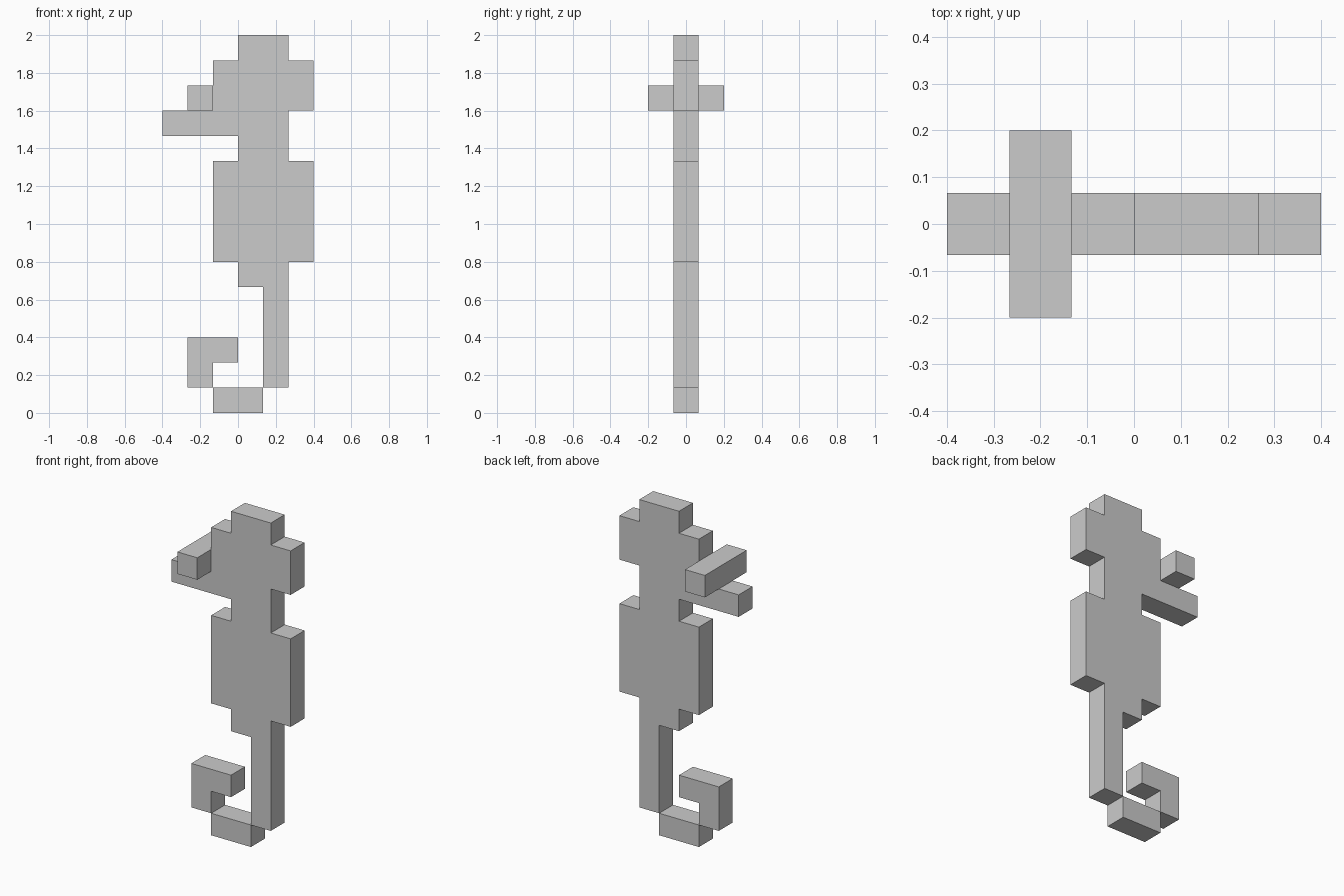
import bpy, bmesh

if "Cube" in bpy.data.objects:
    bpy.data.objects.remove(bpy.data.objects["Cube"])

U = 2 / 15  # one block


def slab(name, outline, depth=1):
    """Extrude a front (x, z) outline in block units, centred on y = 0."""
    bm = bmesh.new()
    half = depth * U / 2
    face = bm.faces.new([bm.verts.new((x * U, -half, z * U)) for x, z in outline])
    ext = bmesh.ops.extrude_face_region(bm, geom=[face], use_keep_orig=True)
    verts = [g for g in ext["geom"] if isinstance(g, bmesh.types.BMVert)]
    bmesh.ops.translate(bm, verts=verts, vec=(0, 2 * half, 0))
    bmesh.ops.recalc_face_normals(bm, faces=bm.faces)
    mesh = bpy.data.meshes.new(name)
    bm.to_mesh(mesh)
    bm.free()
    obj = bpy.data.objects.new(name, mesh)
    bpy.context.collection.objects.link(obj)
    return obj


# Head, snout, belly and straight upper tail in one silhouette
slab("body", [
    (1, 1), (2, 1), (2, 6), (3, 6), (3, 10), (2, 10), (2, 12), (3, 12),
    (3, 14), (2, 14), (2, 15), (0, 15), (0, 14), (-1, 14), (-1, 12),
    (-3, 12), (-3, 11), (0, 11), (0, 10), (-1, 10), (-1, 6), (0, 6),
    (0, 5), (1, 5)])

# Curled tail: bottom piece and hooked tip, touching only at edges
slab("tail_bottom", [(-1, 0), (1, 0), (1, 1), (-1, 1)])
slab("tail_hook", [(-2, 1), (-1, 1), (-1, 2), (0, 2), (0, 3), (-2, 3)])

# Crossbar for the eyes, sticking out both sides above the snout
slab("eye_bar", [(-2, 12), (-1, 12), (-1, 13), (-2, 13)], depth=3)
